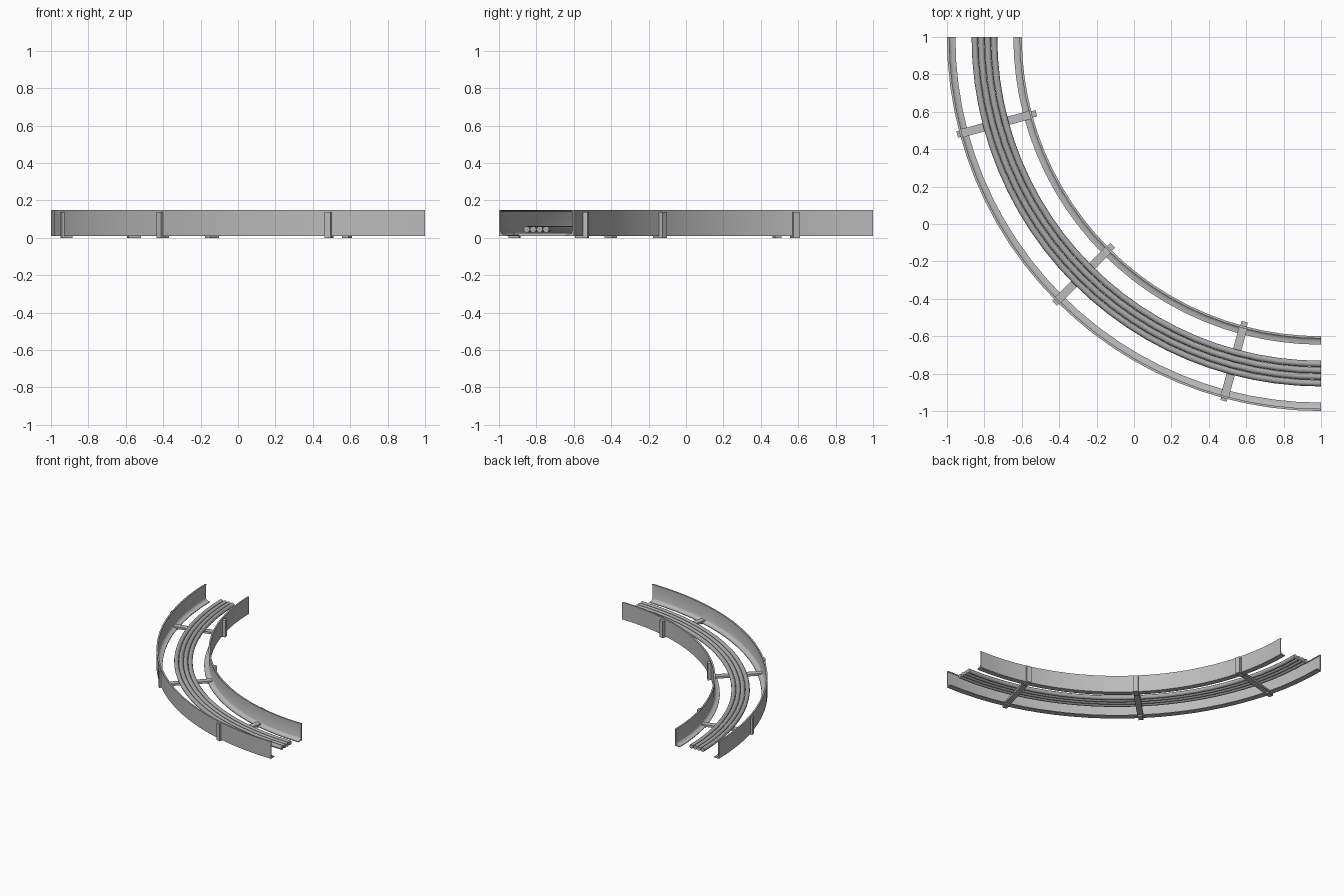
import bpy, bmesh
from math import sin, cos, pi, radians
from mathutils import Matrix, Vector

if "Cube" in bpy.data.objects:
    bpy.data.objects.remove(bpy.data.objects["Cube"], do_unlink=True)

CENTRE = Vector((1, 1, 0))   # centre of the quarter bend
STEPS = 24


def material(name, grey):
    m = bpy.data.materials.new(name)
    m.use_nodes = True
    m.diffuse_color = (grey, grey, grey, 1)
    m.node_tree.nodes["Principled BSDF"].inputs["Base Color"].default_value = (grey, grey, grey, 1)
    return m


steel = material("galvanised grey", 0.5)
sheath = material("cable grey", 0.4)


def finish(name, bm, mat, smooth_angle=None):
    bmesh.ops.recalc_face_normals(bm, faces=bm.faces)
    mesh = bpy.data.meshes.new(name)
    bm.to_mesh(mesh)
    bm.free()
    mesh.materials.append(mat)
    ob = bpy.data.objects.new(name, mesh)
    bpy.context.collection.objects.link(ob)
    if smooth_angle:
        bpy.ops.object.select_all(action='DESELECT')
        ob.select_set(True)
        bpy.context.view_layer.objects.active = ob
        bpy.ops.object.shade_smooth_by_angle(angle=radians(smooth_angle))
    return ob


def sweep(name, profile, mat, smooth_angle):
    """Carry a closed (radius, height) profile around the quarter bend."""
    bm = bmesh.new()
    rings = []
    for i in range(STEPS + 1):
        a = pi + pi / 2 * i / STEPS
        rings.append([bm.verts.new(CENTRE + Vector((r * cos(a), r * sin(a), z)))
                      for r, z in profile])
    n = len(profile)
    for a, b in zip(rings, rings[1:]):
        for k in range(n):
            bm.faces.new((a[k], a[(k + 1) % n], b[(k + 1) % n], b[k]))
    bm.faces.new(rings[0])
    bm.faces.new(rings[-1])
    return finish(name, bm, mat, smooth_angle)


def add_box(bm, r0, r1, width, z0, z1, angle):
    """Box lying along a radius of the bend."""
    place = (Matrix.Translation(CENTRE) @ Matrix.Rotation(angle, 4, 'Z')
             @ Matrix.Translation(((r0 + r1) / 2, 0, (z0 + z1) / 2))
             @ Matrix.Diagonal((r1 - r0, width, z1 - z0, 1)))
    bmesh.ops.create_cube(bm, size=1, matrix=place)


# Side rails: a tall web, a coved inner corner and a foot flange
def rail(name, face, inward):
    offsets = [(0, 0.01), (0.045, 0.01), (0.045, 0.016), (0.024, 0.018),
               (0.013, 0.024), (0.008, 0.036), (0.008, 0.142), (0.012, 0.144),
               (0.012, 0.15), (0, 0.15)]
    sweep(name, [(face + inward * d, z) for d, z in offsets], steel, 50)


rail("outer_rail", 2.0, -1)
rail("inner_rail", 1.6, 1)

# Cables lying side by side on the rungs
for i in range(4):
    r = 1.748 + i * 0.0345
    ring = [(r + 0.017 * cos(t * pi / 6), 0.045 + 0.017 * sin(t * pi / 6)) for t in range(12)]
    sweep(f"cable_{i + 1}", ring, sheath, 40)

# Rungs, each with a clip wrapping the foot and back of both rails
for i, deg in enumerate((15, 45, 75)):
    angle = pi + radians(deg)
    bm = bmesh.new()
    add_box(bm, 1.609, 1.991, 0.045, 0.01, 0.027, angle)
    finish(f"rung_{i + 1}", bm, steel)
    for side, back, foot in (("outer", 2.014, 1.955), ("inner", 1.576, 1.645)):
        bm = bmesh.new()
        add_box(bm, min(back, foot), max(back, foot), 0.035, 0, 0.01, angle)
        wall = 2.0 if side == "outer" else 1.6
        add_box(bm, min(back, wall), max(back, wall), 0.035, 0.01, 0.137, angle)
        finish(f"{side}_clip_{i + 1}", bm, steel)
